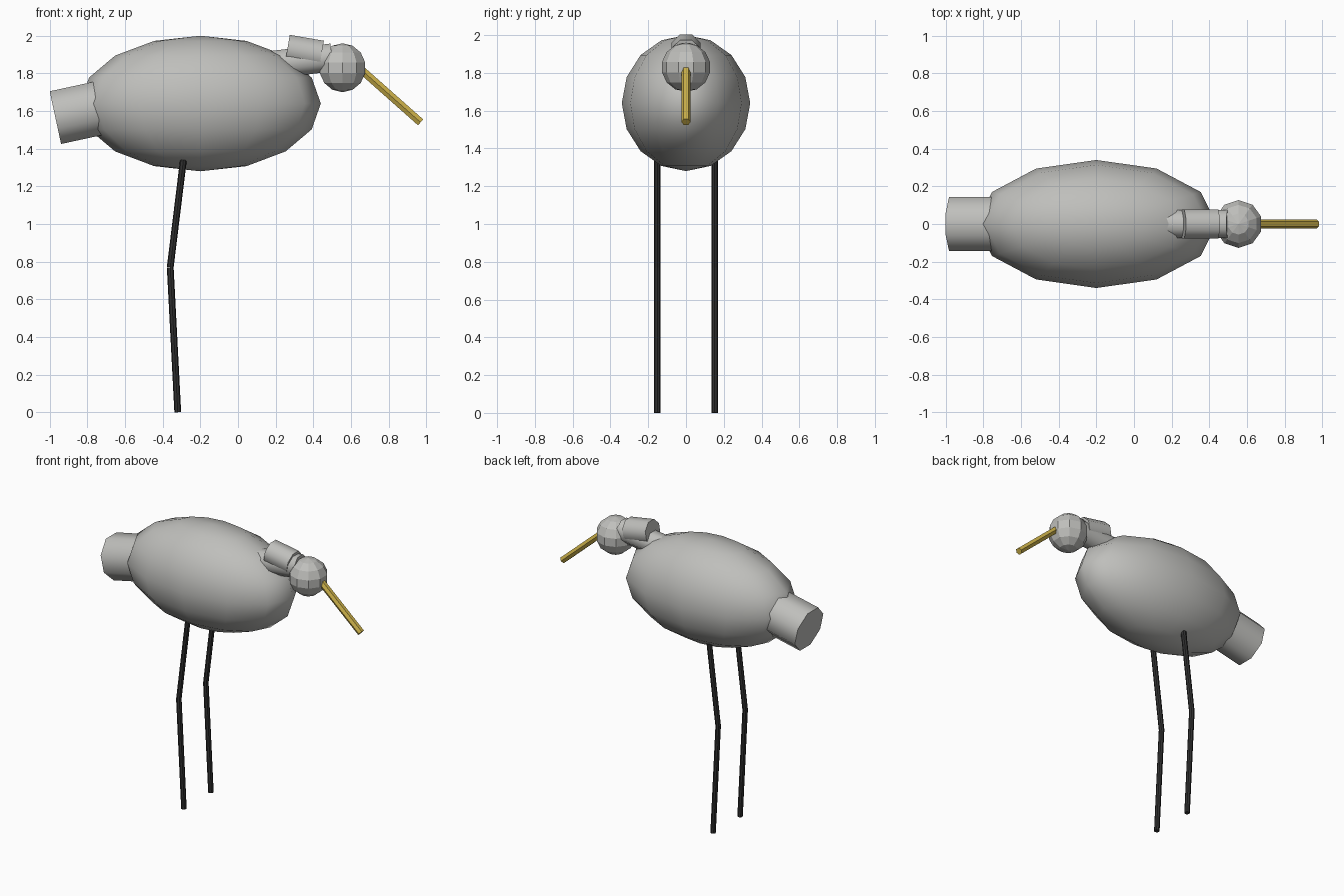
import bpy
from math import radians, pi
from mathutils import Vector, Matrix

cube = bpy.data.objects.get("Cube")
if cube:
    bpy.data.objects.remove(cube, do_unlink=True)


def material(name, color):
    m = bpy.data.materials.new(name)
    m.use_nodes = True
    m.diffuse_color = (*color, 1)
    m.node_tree.nodes["Principled BSDF"].inputs["Base Color"].default_value = (*color, 1)
    return m


feather = material("feather grey", (0.52, 0.52, 0.5))
beak_yellow = material("beak yellow", (0.62, 0.45, 0.07))
leg_black = material("leg black", (0.03, 0.03, 0.03))


def finish(name, mat, smooth):
    ob = bpy.context.object
    ob.name = name
    ob.data.materials.append(mat)
    if smooth:
        bpy.ops.object.shade_smooth_by_angle(angle=radians(smooth))
    return ob


def ball(name, centre, size, segments, rings, mat, smooth=0, turn=0):
    bpy.ops.mesh.primitive_uv_sphere_add(segments=segments, ring_count=rings, radius=1,
                                         location=centre, rotation=(0, 0, turn))
    bpy.context.object.scale = size
    return finish(name, mat, smooth)


def rod(name, start, end, radius, sides, mat, smooth=0, turn=0.0):
    """Straight prism between two points, one axis of its section kept along y."""
    a, b = Vector(start), Vector(end)
    z = (b - a).normalized()
    y = Vector((0, 1, 0))
    x = y.cross(z)
    frame = Matrix((x, y, z)).transposed().to_4x4()
    bpy.ops.mesh.primitive_cylinder_add(vertices=sides, radius=radius, depth=(b - a).length)
    bpy.context.object.matrix_world = (Matrix.Translation((a + b) / 2) @ frame
                                       @ Matrix.Rotation(turn, 4, 'Z'))
    return finish(name, mat, smooth)


# Body and tail
ball("body", (-0.2, 0, 1.64), (0.64, 0.34, 0.36), 12, 8, feather, 60)
rod("tail", (-0.97, 0, 1.565), (-0.6, 0, 1.645), 0.155, 8, feather, 60, pi / 8)

# Neck in two overlapping pieces, then the head
rod("lower_neck", (0.18, 0, 1.845), (0.5, 0, 1.885), 0.08, 8, feather, 60, pi / 8)
rod("upper_neck", (0.262, 0, 1.928), (0.443, 0, 1.897), 0.084, 8, feather, 60, pi / 8)
ball("head", (0.555, 0, 1.83), (0.13, 0.13, 0.13), 10, 7, feather)

# Beak
rod("beak", (0.62, 0, 1.85), (0.97, 0, 1.54), 0.024, 6, beak_yellow)

# Legs, bent backwards at the knee
for side, y in (("left", 0.152), ("right", -0.152)):
    hip, knee, foot = (-0.29, y, 1.34), (-0.36, y, 0.77), (-0.32, y, 0)
    rod(side + "_upper_leg", hip, knee, 0.018, 8, leg_black)
    rod(side + "_lower_leg", knee, foot, 0.018, 8, leg_black)
